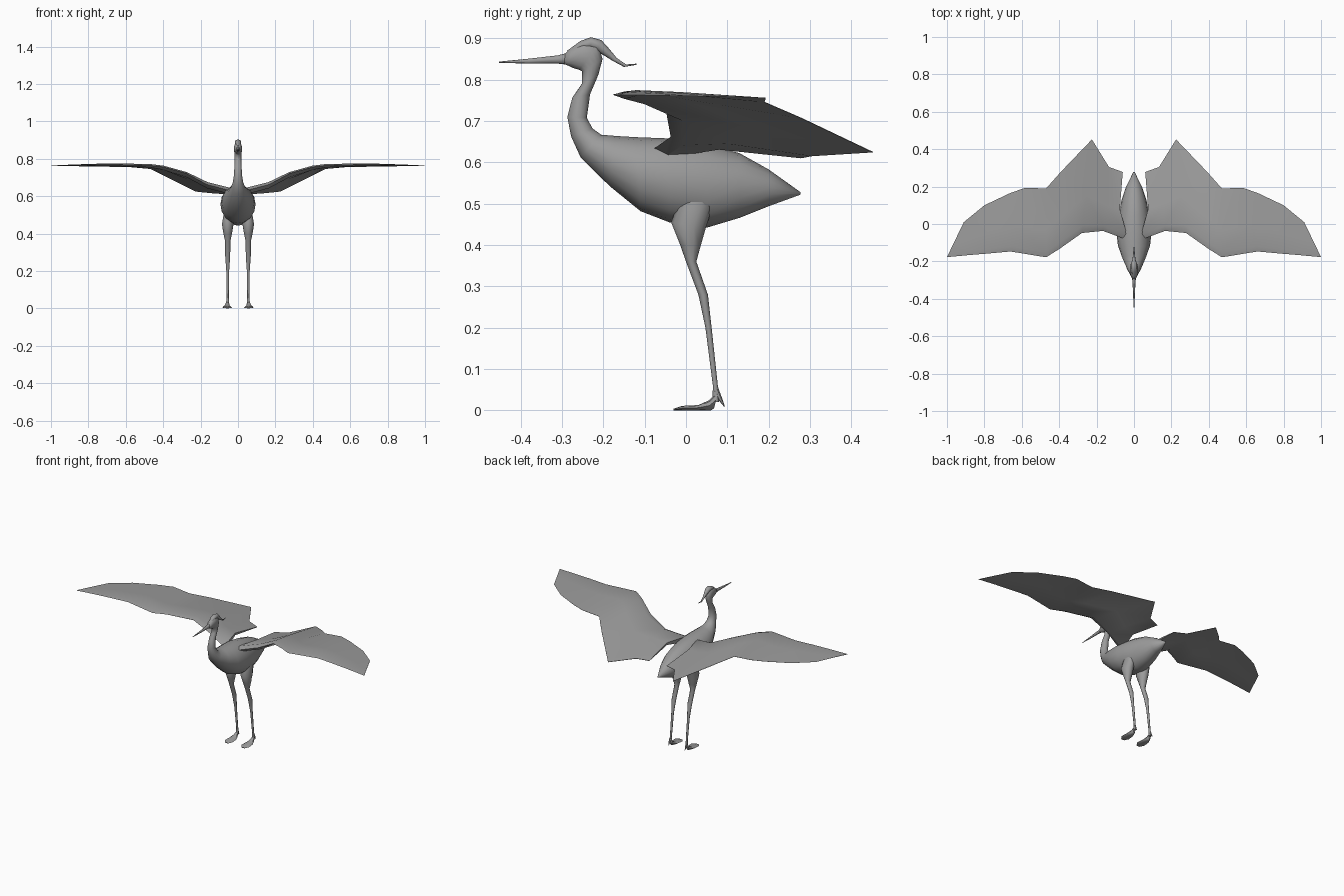
import bpy, bmesh, math
from mathutils import Vector

grey = bpy.data.materials.new("dark_grey")
grey.diffuse_color = (.33, .33, .33, 1)


def skin(name, rings, mirror=False, angle=40):
    """Bridge a list of equal-length point rings into a closed solid."""
    bm = bmesh.new()
    loops = [[bm.verts.new(p) for p in ring] for ring in rings]
    n = len(loops[0])
    for a, b in zip(loops, loops[1:]):
        for i in range(n):
            j = (i + 1) % n
            bm.faces.new((a[i], a[j], b[j], b[i]))
    bm.faces.new(loops[0])
    bm.faces.new(loops[-1])
    bmesh.ops.recalc_face_normals(bm, faces=bm.faces)
    me = bpy.data.meshes.new(name)
    bm.to_mesh(me)
    bm.free()
    for p in me.polygons:
        p.use_smooth = True
    me.set_sharp_from_angle(angle=math.radians(angle))
    me.materials.append(grey)
    ob = bpy.data.objects.new(name, me)
    bpy.context.collection.objects.link(ob)
    if mirror:
        ob.modifiers.new("Mirror", 'MIRROR')
    return ob


def ovals(stations, x=0.0, n=14):
    """Oval rings from side-view edge pairs: (y1, z1, y2, z2, half width)."""
    rings = []
    for y1, z1, y2, z2, w in stations:
        a, b = Vector((x, y1, z1)), Vector((x, y2, z2))
        c, u = (a + b) / 2, (a - b) / 2
        rings.append([c + u * math.cos(t) + Vector((w * math.sin(t), 0, 0))
                      for t in (2 * math.pi * i / n for i in range(n))])
    return rings


# Body, neck and head in one run from tail to face
skin("body", ovals([
    (.277, .528, .277, .522, .004), (.20, .583, .20, .494, .042),
    (.13, .622, .13, .466, .066), (.05, .645, .05, .442, .082),
    (-.04, .658, -.04, .455, .094), (-.12, .661, -.11, .482, .086),
    (-.17, .664, -.185, .543, .064), (-.205, .667, -.255, .612, .041),
    (-.226, .682, -.278, .663, .028), (-.24, .708, -.287, .71, .022),
    (-.232, .765, -.275, .757, .019), (-.212, .812, -.252, .79, .018),
    (-.202, .85, -.251, .820, .020), (-.212, .885, -.258, .824, .022),
    (-.245, .892, -.272, .828, .021), (-.275, .878, -.285, .834, .016),
    (-.292, .864, -.295, .838, .010)], n=16), angle=75)

# Beak
skin("beak", ovals([
    (-.275, .868, -.275, .835, .012), (-.31, .859, -.31, .839, .008),
    (-.38, .851, -.38, .839, .005), (-.452, .844, -.452, .841, .001)],
    n=8), angle=75)

# Crest feathers trailing behind the head
skin("crest", ovals([
    (-.288, .870, -.284, .864, .004), (-.255, .894, -.25, .872, .015),
    (-.23, .903, -.23, .875, .017), (-.205, .896, -.215, .868, .015),
    (-.185, .874, -.197, .858, .009), (-.168, .853, -.178, .846, .006),
    (-.145, .837, -.150, .831, .004), (-.12, .839, -.12, .836, .001)],
    n=8), angle=75)

# Legs: thigh, joint and shank
skin("legs", ovals([
    (-.005, .54, .075, .525, .018), (-.036, .455, .048, .442, .032),
    (-.014, .40, .036, .40, .024), (0, .36, .025, .36, .015),
    (.03, .28, .053, .28, .014), (.047, .20, .062, .20, .008),
    (.065, .06, .077, .06, .006), (.064, .02, .08, .02, .009)],
    x=.055, n=10), mirror=True, angle=80)

# Feet and hind claws
skin("feet", ovals([
    (.077, .045, .068, .005, .007), (.055, .024, .06, 0, .014),
    (.03, .013, .03, 0, .024), (-.01, .011, -.01, 0, .027),
    (-.03, .004, -.03, 0, .012)], x=.057, n=8), mirror=True)
skin("hind_claws", ovals([
    (.078, .055, .066, .045, .006), (.088, .028, .078, .026, .005),
    (.094, .010, .091, .010, .001)], x=.057, n=6), mirror=True)

# Wings: leading point, trailing point, thickness at each rib
ribs = [
    ((.036, -.085, .628), (.060, .278, .611), .034),
    ((.166, -.037, .662), (.134, .305, .616), .034),
    ((.278, -.048, .722), (.225, .452, .625), .028),
    ((.400, -.134, .756), (.390, .280, .707), .022),
    ((.470, -.178, .764), (.470, .190, .746), .018),
    ((.660, -.147, .769), (.583, .193, .756), .014),
    ((.770, -.157, .769), (.663, .165, .757), .010),
    ((.880, -.166, .767), (.800, .100, .759), .006),
    ((1.00, -.177, .763), (.910, .010, .761), .002),
]
wing = []
for lead, trail, t in ribs:
    a, b = Vector(lead), Vector(trail)
    wing.append([a.lerp(b, f) + Vector((0, 0, h * t)) for f, h in
                 ((0, 0), (.08, .5), (.4, .45), (1, .03), (1, -.03),
                  (.4, .05), (.08, -.5))])
# the innermost rib bows outward around the body and arches up
for i in (2, 5):
    wing[0][i] += Vector((.030, .02, .008))
skin("wings", wing, mirror=True, angle=35)
